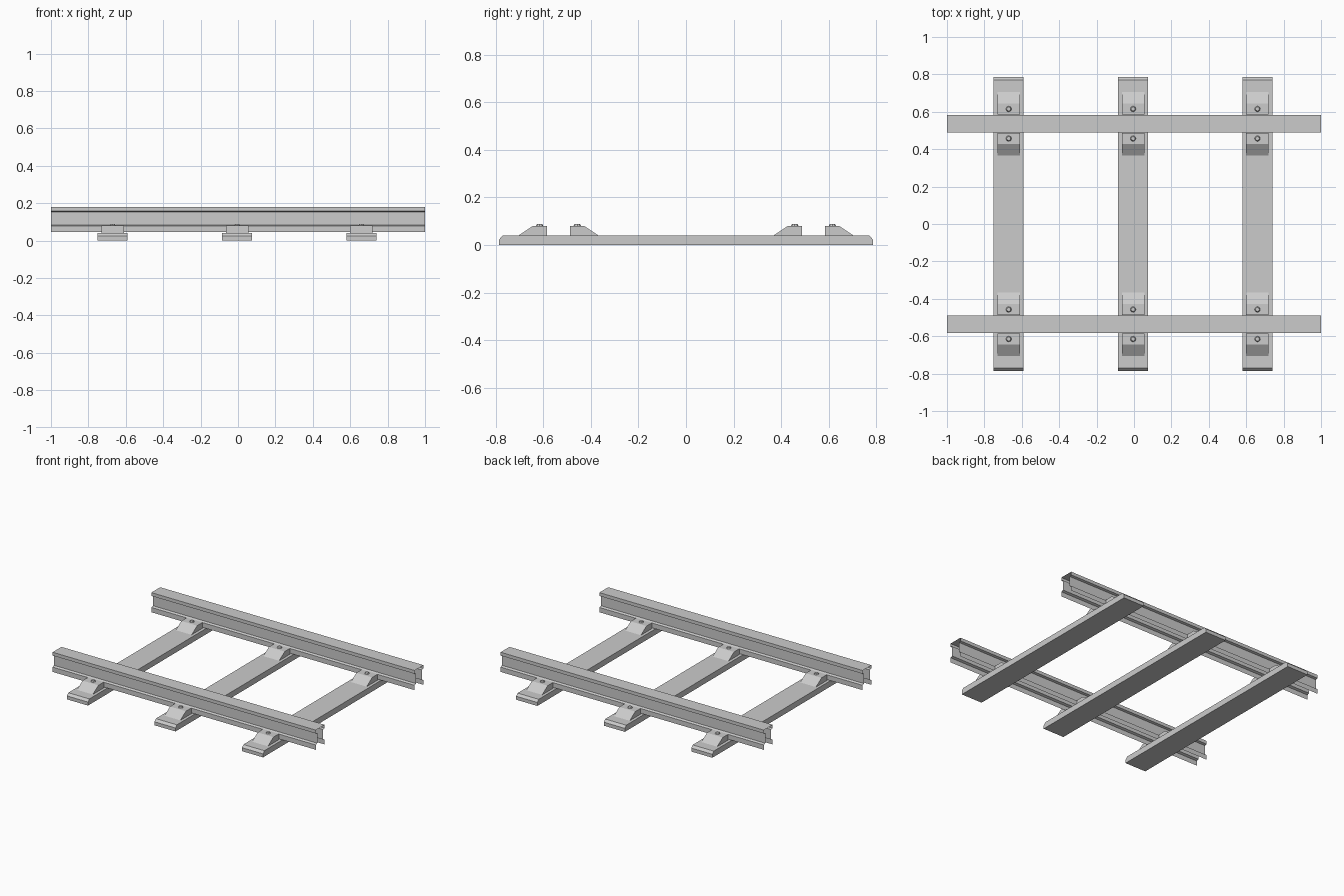
import bpy, bmesh, math

if "Cube" in bpy.data.objects:
    bpy.data.objects.remove(bpy.data.objects["Cube"])

RAIL_Y = 0.536
TIE_X = (-0.67, -0.005, 0.66)


def new_object(name, bm):
    mesh = bpy.data.meshes.new(name)
    bm.to_mesh(mesh)
    bm.free()
    ob = bpy.data.objects.new(name, mesh)
    bpy.context.collection.objects.link(ob)
    return ob


def extrude_x(name, profile, x0, x1, solid=True):
    """Sweep a (y, z) profile along x; open profiles stay a thin shell."""
    bm = bmesh.new()
    a = [bm.verts.new((x0, y, z)) for y, z in profile]
    b = [bm.verts.new((x1, y, z)) for y, z in profile]
    n = len(profile)
    for i in range(n if solid else n - 1):
        j = (i + 1) % n
        bm.faces.new((a[i], a[j], b[j], b[i]))
    if solid:
        bm.faces.new(a)
        bm.faces.new(b)
        bmesh.ops.recalc_face_normals(bm, faces=bm.faces)
    return new_object(name, bm)


# Rails: thin rolled shells, open below and at both ends
half = [(0.048, 0.045), (0.048, 0.078), (0.032, 0.084),
        (0.032, 0.153), (0.048, 0.157), (0.048, 0.18)]
section = [(-y, z) for y, z in half] + [(y, z) for y, z in reversed(half)]
for label, side in (("front", -1), ("back", 1)):
    extrude_x(f"{label}_rail", [(y + side * RAIL_Y, z) for y, z in section],
              -1, 1, solid=False)

tie_profile = [(-0.785, 0), (0.785, 0), (0.785, 0.024), (0.77, 0.04),
               (-0.77, 0.04), (-0.785, 0.024)]
clip_profile = [(0.049, 0.039), (0.049, 0.08), (0.108, 0.08), (0.17, 0.039)]

for i, x in enumerate(TIE_X):
    # Crosstie with chamfered ends
    extrude_x(f"crosstie_{i + 1}", tie_profile, x - 0.08, x + 0.08)
    for rail in (-1, 1):
        for s in (-1, 1):
            yc = rail * RAIL_Y
            # Wedge-shaped rail clip
            extrude_x("rail_clip", [(yc + s * y, z) for y, z in clip_profile],
                      x - 0.06, x + 0.06)
            # Bolt head
            bm = bmesh.new()
            bmesh.ops.create_cone(bm, cap_ends=True, segments=8,
                                  radius1=0.016, radius2=0.011, depth=0.01)
            bolt = new_object("clip_bolt", bm)
            bolt.location = (x, yc + s * 0.079, 0.084)
